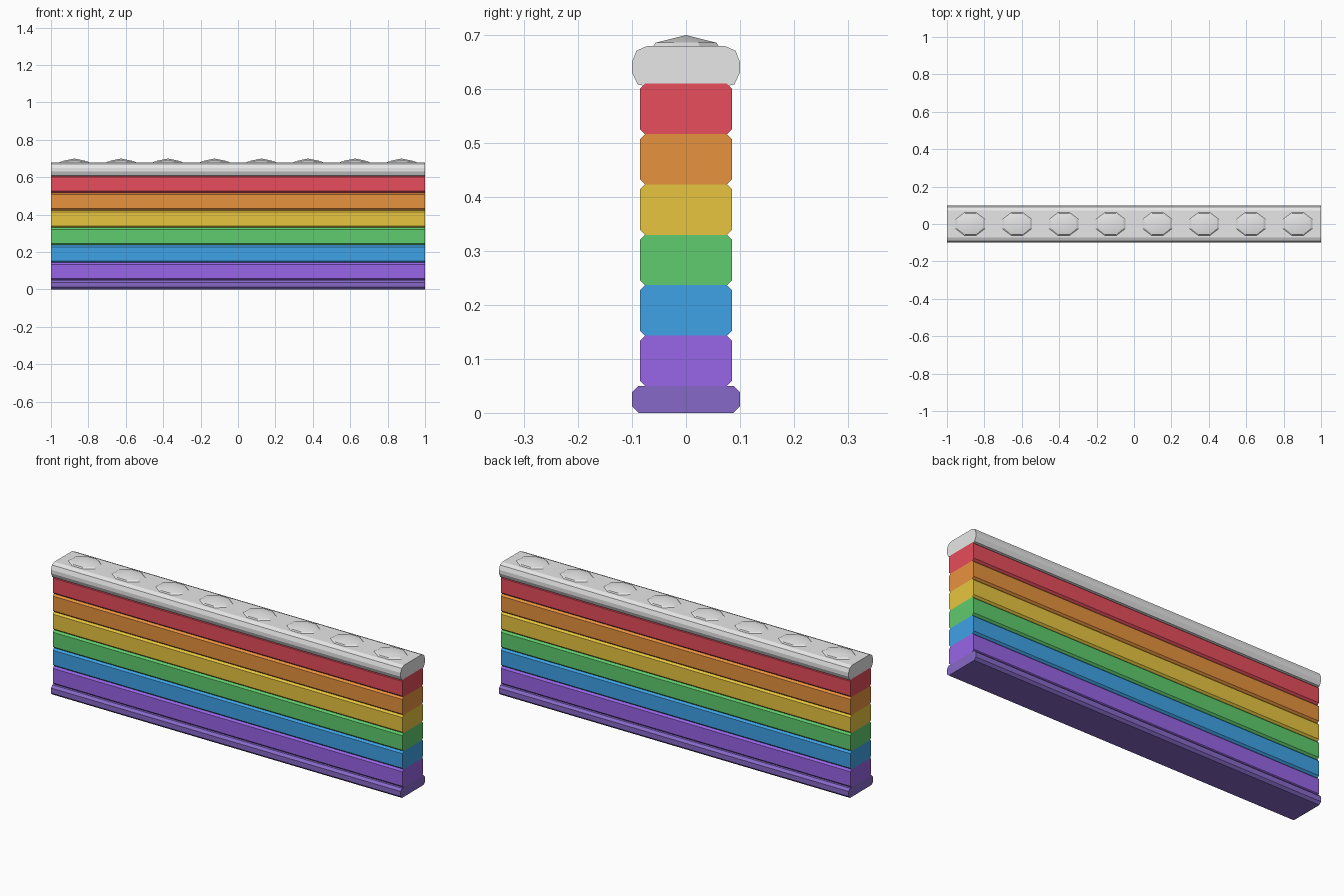
import bpy, bmesh, math

if "Cube" in bpy.data.objects:
    bpy.data.objects.remove(bpy.data.objects["Cube"])

HALF = 1.0  # half length along x


def material(name, rgb):
    lin = [((c / 255 + 0.055) / 1.055) ** 2.4 for c in rgb]
    m = bpy.data.materials.new(name)
    m.diffuse_color = (*lin, 1)
    m.use_nodes = True
    m.node_tree.nodes["Principled BSDF"].inputs["Base Color"].default_value = m.diffuse_color
    return m


def finish(name, bm, mat):
    bmesh.ops.recalc_face_normals(bm, faces=bm.faces[:])
    me = bpy.data.meshes.new(name)
    bm.to_mesh(me)
    bm.free()
    me.materials.append(mat)
    ob = bpy.data.objects.new(name, me)
    bpy.context.collection.objects.link(ob)
    return ob


def bar(name, half_profile, mat):
    """Mirror a (y, z) half profile and run it along x."""
    pts = half_profile + [(-y, z) for y, z in reversed(half_profile)]
    bm = bmesh.new()
    a = [bm.verts.new((-HALF, y, z)) for y, z in pts]
    b = [bm.verts.new((HALF, y, z)) for y, z in pts]
    n = len(pts)
    bm.faces.new(a)
    bm.faces.new(b)
    for i in range(n):
        j = (i + 1) % n
        bm.faces.new((a[i], a[j], b[j], b[i]))
    return finish(name, bm, mat)


def chamfered(w, z0, z1, c):
    return [(w - c, z0), (w, z0 + c), (w, z1 - c), (w - c, z1)]


# base plinth
bar("base", chamfered(0.1, 0, 0.05, 0.012), material("dusky purple", (135, 105, 200)))

# six stacked colour bands
bands = [("purple", (156, 104, 237)), ("blue", (66, 169, 240)), ("green", (95, 204, 109)),
         ("yellow", (238, 203, 65)), ("orange", (238, 151, 64)), ("red", (238, 80, 95))]
step = 0.56 / 6
for i, (colour, rgb) in enumerate(bands):
    z = 0.05 + i * step
    bar(colour + "_band", chamfered(0.085, z, z + step, 0.009), material(colour, rgb))

# rounded cap rail
white = material("cloud white", (238, 238, 238))
bar("cap", [(0.075, 0.605), (0.09, 0.609), (0.1, 0.631), (0.1, 0.65),
            (0.092, 0.671), (0.072, 0.68)], white)

# eight low octagonal puffs along the cap
for k in range(8):
    cx = -0.875 + 0.25 * k
    bm = bmesh.new()
    rings = []
    for rx, ry, z in ((0.087, 0.066, 0.679), (0.074, 0.061, 0.686)):
        rings.append([bm.verts.new((cx + rx * math.cos(t), ry * math.sin(t), z))
                      for t in (math.pi / 8 + s * math.pi / 4 for s in range(8))])
    top = bm.verts.new((cx, 0, 0.70))
    low, high = rings
    bm.faces.new(low)
    for s in range(8):
        t = (s + 1) % 8
        bm.faces.new((low[s], low[t], high[t], high[s]))
        bm.faces.new((high[s], high[t], top))
    for f in bm.faces:
        f.smooth = len(f.verts) == 3
    finish("puff_%d" % (k + 1), bm, white)
